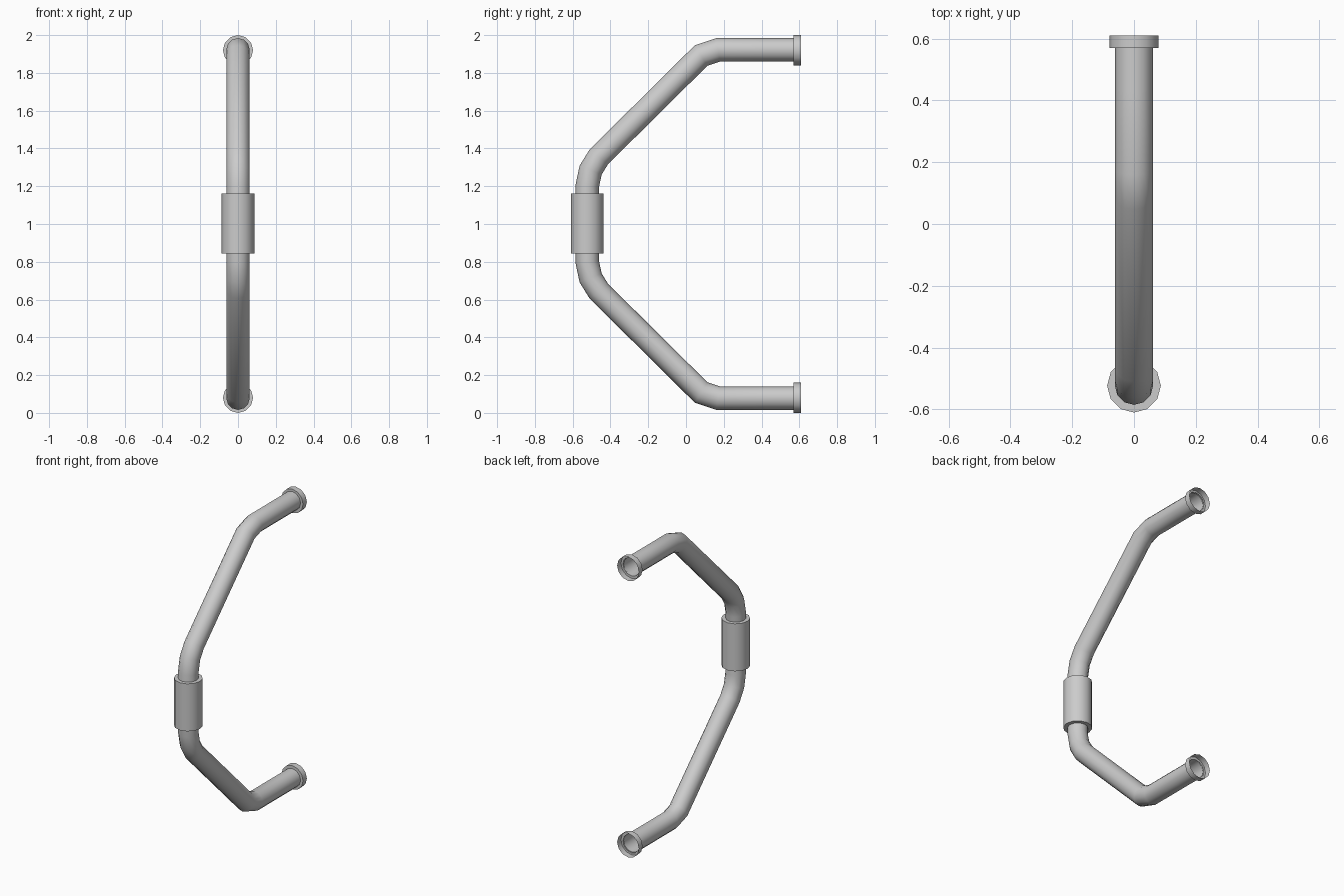
import bpy, bmesh, math
from mathutils import Vector

if "Cube" in bpy.data.objects:
    bpy.data.objects.remove(bpy.data.objects["Cube"])

SIDES = 12


def sweep(name, path, radii):
    """Mitred round tube along a path lying in the YZ plane (open ends)."""
    pts = [Vector((0, y, z)) for y, z in path]
    bm = bmesh.new()
    rings = []
    for i, p in enumerate(pts):
        ins = (p - pts[i - 1]) if i else Vector()
        out = (pts[i + 1] - p) if i < len(pts) - 1 else Vector()
        a = ins.normalized() if ins.length > 0 else out.normalized()
        b = out.normalized() if out.length > 0 else a
        t = (a + b).normalized()
        n = Vector((0, -t.z, t.y)) / t.dot(a)      # stretched to keep width through the bend
        ring = []
        for k in range(SIDES):
            ang = 2 * math.pi * k / SIDES
            ring.append(bm.verts.new(p + radii[i] * (Vector((math.cos(ang), 0, 0)) + n * math.sin(ang))))
        rings.append(ring)
    skin(bm, rings)
    finish(name, bm)


def lathe(name, profile, centre, axis):
    """Revolve (radius, distance) pairs round the y or z axis."""
    bm = bmesh.new()
    rings = []
    for r, d in profile:
        ring = []
        for k in range(SIDES):
            ang = 2 * math.pi * k / SIDES
            u, v = r * math.cos(ang), r * math.sin(ang)
            off = Vector((u, d, v)) if axis == 'Y' else Vector((u, v, d))
            ring.append(bm.verts.new(Vector(centre) + off))
        rings.append(ring)
    skin(bm, rings)
    finish(name, bm)


def skin(bm, rings):
    for r0, r1 in zip(rings, rings[1:]):
        for k in range(SIDES):
            j = (k + 1) % SIDES
            bm.faces.new((r0[k], r0[j], r1[j], r1[k]))
    bmesh.ops.recalc_face_normals(bm, faces=bm.faces)


def finish(name, bm):
    me = bpy.data.meshes.new(name)
    bm.to_mesh(me)
    bm.free()
    ob = bpy.data.objects.new(name, me)
    bpy.context.collection.objects.link(ob)
    bpy.ops.object.select_all(action='DESELECT')
    ob.select_set(True)
    bpy.context.view_layer.objects.active = ob
    bpy.ops.object.shade_smooth_by_angle(angle=math.radians(40))


# Bent pipe: upper half of the path, mirrored about z = 1
upper = [(-0.523, 1.20), (-0.505, 1.285), (-0.462, 1.355),
         (0.08, 1.892), (0.17, 1.922), (0.43, 1.922), (0.575, 1.922)]
lower = [(y, 2 - z) for y, z in reversed(upper)]
sweep("bent_pipe", lower + upper, [0.062] * (len(upper) * 2))

# Sleeve round the middle, with ring-shaped ends
lathe("middle_sleeve", [(0.06, -0.158), (0.087, -0.158), (0.087, 0.158), (0.06, 0.158)],
      (0, -0.523, 1.003), 'Z')

# Open cup flanges at the two pipe ends
for label, z in (("lower", 0.08), ("upper", 1.92)):
    lathe(label + "_end_flange", [(0.06, 0.57), (0.08, 0.57), (0.08, 0.61)], (0, 0, z), 'Y')
